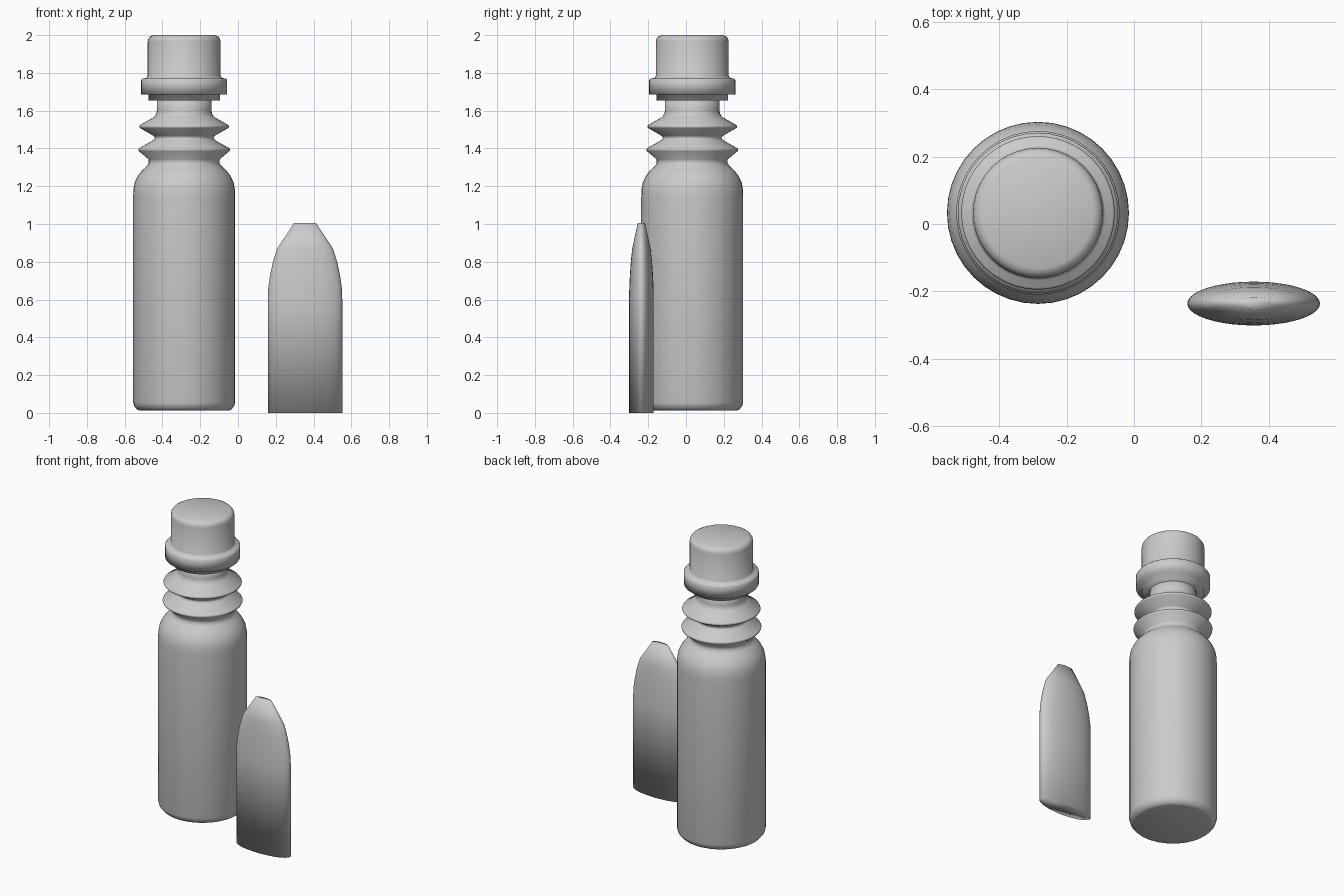
import bpy, bmesh, math

cube = bpy.data.objects.get("Cube")
if cube:
    bpy.data.objects.remove(cube, do_unlink=True)

# One plain grey for everything
grey = bpy.data.materials.new("plain_grey")
grey.use_nodes = True
colour = (0.6, 0.6, 0.6, 1)
grey.diffuse_color = colour
grey.node_tree.nodes["Principled BSDF"].inputs["Base Color"].default_value = colour


def turned(name, profile, location, sides=40, squash=1.0):
    """Closed lathe from (radius, height) points, optionally flattened in y."""
    bm = bmesh.new()
    rings = []
    for r, z in profile:
        angles = [2 * math.pi * i / sides for i in range(sides)]
        rings.append([bm.verts.new((r * math.cos(a), r * squash * math.sin(a), z))
                      for a in angles])
    for low, high in zip(rings, rings[1:]):
        for i in range(sides):
            j = (i + 1) % sides
            bm.faces.new((low[i], low[j], high[j], high[i]))
    bm.faces.new(rings[0][::-1])
    bm.faces.new(rings[-1])
    for f in bm.faces:
        f.smooth = True
    mesh = bpy.data.meshes.new(name)
    bm.to_mesh(mesh)
    bm.free()
    mesh.materials.append(grey)
    obj = bpy.data.objects.new(name, mesh)
    obj.location = location
    bpy.context.collection.objects.link(obj)
    return obj


bottle_spot = (-0.285, 0.033, 0)

# Body with rounded base and shoulder, two bellows ridges, narrow neck
turned("bottle", [
    (0.235, 0.012), (0.248, 0.017), (0.264, 0.035), (0.27, 0.055),
    (0.27, 1.14), (0.269, 1.18), (0.262, 1.22), (0.245, 1.255),
    (0.222, 1.285), (0.2, 1.305), (0.188, 1.32), (0.188, 1.342),
    (0.241, 1.387), (0.243, 1.395), (0.239, 1.401),
    (0.162, 1.445), (0.155, 1.455), (0.162, 1.467),
    (0.234, 1.508), (0.238, 1.516), (0.234, 1.524),
    (0.158, 1.567), (0.147, 1.585), (0.145, 1.6), (0.145, 1.68),
], bottle_spot)

# Cap with a stepped collar
turned("cap", [
    (0.19, 1.653), (0.19, 1.685), (0.228, 1.685), (0.228, 1.762),
    (0.222, 1.769), (0.2, 1.774), (0.193, 1.784),
    (0.193, 1.965), (0.19, 1.98), (0.181, 1.992), (0.165, 2.0),
], bottle_spot)

# Flat oval cover tapering to a blunt tip
turned("cover", [
    (0.197, 0), (0.197, 0.6), (0.195, 0.66), (0.185, 0.73),
    (0.17, 0.8), (0.148, 0.87), (0.058, 1.005),
], (0.355, -0.236, 0), squash=0.33)
